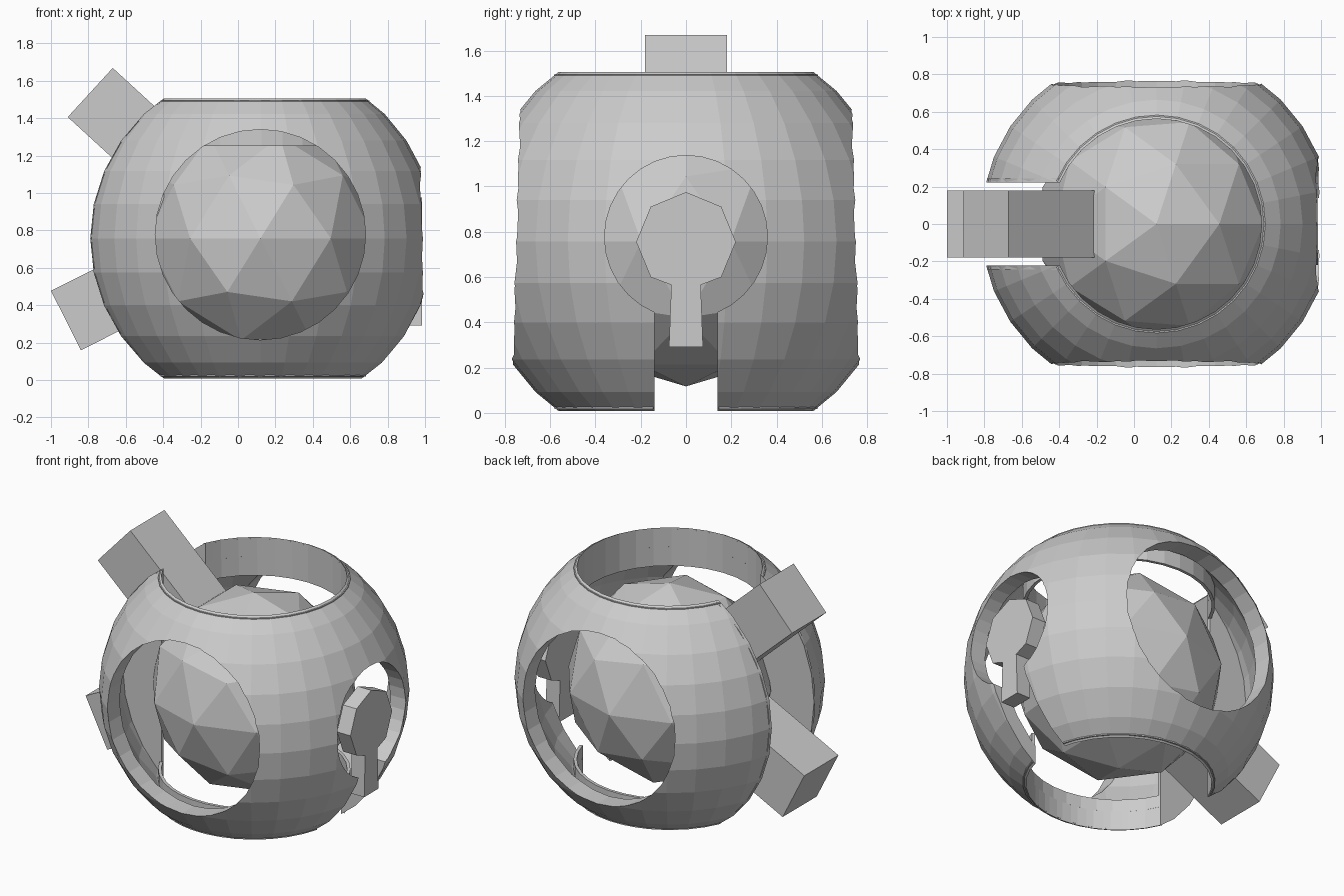
import bpy, bmesh, math
from mathutils import Matrix, Vector

if "Cube" in bpy.data.objects:
    bpy.data.objects.remove(bpy.data.objects["Cube"])

CX, CZ = 0.12, 0.757          # centre of the ball
R_OUT, R_IN, R_HOLE = 0.94, 0.84, 0.5625

grey = bpy.data.materials.new("plain grey")
grey.diffuse_color = (0.6, 0.6, 0.6, 1)
grey.use_nodes = True
grey.node_tree.nodes["Principled BSDF"].inputs["Base Color"].default_value = grey.diffuse_color


def add_object(name, bm):
    bmesh.ops.recalc_face_normals(bm, faces=bm.faces[:])
    me = bpy.data.meshes.new(name)
    bm.to_mesh(me)
    bm.free()
    me.materials.append(grey)
    ob = bpy.data.objects.new(name, me)
    bpy.context.scene.collection.objects.link(ob)
    return ob


def ball(name, radius):
    bm = bmesh.new()
    bmesh.ops.create_uvsphere(bm, u_segments=32, v_segments=16, radius=radius,
                              matrix=Matrix.Translation((CX, 0, CZ)))
    return add_object(name, bm)


def cylinder(name, centre, radius, depth, rot=Matrix.Identity(4)):
    bm = bmesh.new()
    bmesh.ops.create_cone(bm, cap_ends=True, segments=32, radius1=radius, radius2=radius,
                          depth=depth, matrix=Matrix.Translation(centre) @ rot)
    return add_object(name, bm)


def box(name, centre, size, rot=Matrix.Identity(4)):
    bm = bmesh.new()
    mat = Matrix.Translation(centre) @ rot @ Matrix.Diagonal((*size, 1))
    bmesh.ops.create_cube(bm, size=1, matrix=mat)
    return add_object(name, bm)


def prism(name, points, offset):
    """Extrude a closed outline of 3D points along an offset."""
    bm = bmesh.new()
    face = bm.faces.new([bm.verts.new(p) for p in points])
    new = bmesh.ops.extrude_face_region(bm, geom=[face])["geom"]
    bmesh.ops.translate(bm, vec=Vector(offset),
                        verts=[v for v in new if isinstance(v, bmesh.types.BMVert)])
    if not any(len(f.verts) == len(points) and f is not face for f in bm.faces):
        bm.faces.new(face.verts)
    return add_object(name, bm)


def cut(target, cutter):
    cutter.hide_render = True
    mod = target.modifiers.new("cut", 'BOOLEAN')
    mod.operation, mod.solver, mod.object = 'DIFFERENCE', 'EXACT', cutter
    bpy.context.view_layer.objects.active = target
    bpy.ops.object.modifier_apply(modifier=mod.name)
    bpy.data.objects.remove(cutter)


def collar(name, a0, a1, z0, z1, n=28):
    """Thin upright wall along an arc around the ball's axis."""
    bm = bmesh.new()
    rows = []
    for i in range(n + 1):
        a = math.radians(a0 + (a1 - a0) * i / n)
        rows.append([bm.verts.new((CX + r * math.cos(a), r * math.sin(a), z))
                     for r, z in ((R_HOLE, z0), (R_HOLE + 0.02, z0),
                                  (R_HOLE + 0.02, z1), (R_HOLE, z1))])
    for p, q in zip(rows, rows[1:]):
        for k in range(4):
            bm.faces.new((p[k], p[(k + 1) % 4], q[(k + 1) % 4], q[k]))
    bm.faces.new(rows[0])
    bm.faces.new(rows[-1])
    return add_object(name, bm)


# Hollow outer ball with round openings and two slots
shell = ball("outer_shell", R_OUT)
cut(shell, ball("cavity_cutter", R_IN))
cut(shell, cylinder("vertical_cutter", (CX, 0, CZ), R_HOLE, 3))
cut(shell, cylinder("front_back_cutter", (CX, 0, 0.777), R_HOLE, 3,
                    Matrix.Rotation(math.pi / 2, 4, 'X')))
cut(shell, cylinder("right_cutter", (CX + 1, 0, 0.777), 0.36, 1.4,
                    Matrix.Rotation(math.pi / 2, 4, 'Y')))
cut(shell, box("left_slot_cutter", (CX - 0.8, 0, CZ), (1.0, 0.445, 3)))
cut(shell, box("right_slot_cutter", (CX + 0.8, 0, 0.1), (1.0, 0.28, 0.9)))

# Upright walls lining the top and bottom openings
gap = math.degrees(math.asin(0.2225 / R_HOLE))
notch = math.degrees(math.asin(0.14 / R_HOLE))
collar("top_collar", gap - 180, 180 - gap, 1.25, 1.495)
for side, name in ((1, "bottom_collar_back"), (-1, "bottom_collar_front")):
    collar(name, side * notch, side * (180 - gap), 0.018, 0.22, 14)

# Flat walls lining the left slot
x_in, r = 0.515, 0.905
a = math.acos(x_in / r)
for side, name in ((1, "slot_wall_back"), (-1, "slot_wall_front")):
    pts = []
    for i in range(17):
        t = -a + 2 * a * i / 16
        pts.append((CX - r * math.cos(t), side * 0.2225, CZ + r * math.sin(t)))
    prism(name, pts, (0, side * 0.02, 0))

# Faceted core
bm = bmesh.new()
bmesh.ops.create_icosphere(bm, subdivisions=2, radius=0.64,
                           matrix=Matrix.Translation((CX, 0, CZ)))
add_object("faceted_core", bm)

# Two square bars reaching into the left slot
for name, x, z, deg in (("upper_bar", -0.79, 1.537, -42.5), ("lower_bar", -0.92, 0.318, 26.7)):
    t, length = math.radians(deg), 0.65
    centre = (x + math.cos(t) * length / 2, 0, z + math.sin(t) * length / 2)
    box(name, centre, (length, 0.36, 0.356), Matrix.Rotation(-t, 4, 'Y'))

# Keyhole-shaped plate in the right opening: octagon with a flared stem
outline = []
for i in range(7):
    t = math.radians(-45 + 45 * i)
    outline.append((0.885, 0.22 * math.cos(t), 0.755 + 0.22 * math.sin(t)))
outline += [(0.885, y, z) for y, z in ((-0.065, 0.565), (-0.075, 0.29), (0.075, 0.29), (0.065, 0.565))]
prism("keyhole_plate", outline, (0.1, 0, 0))
